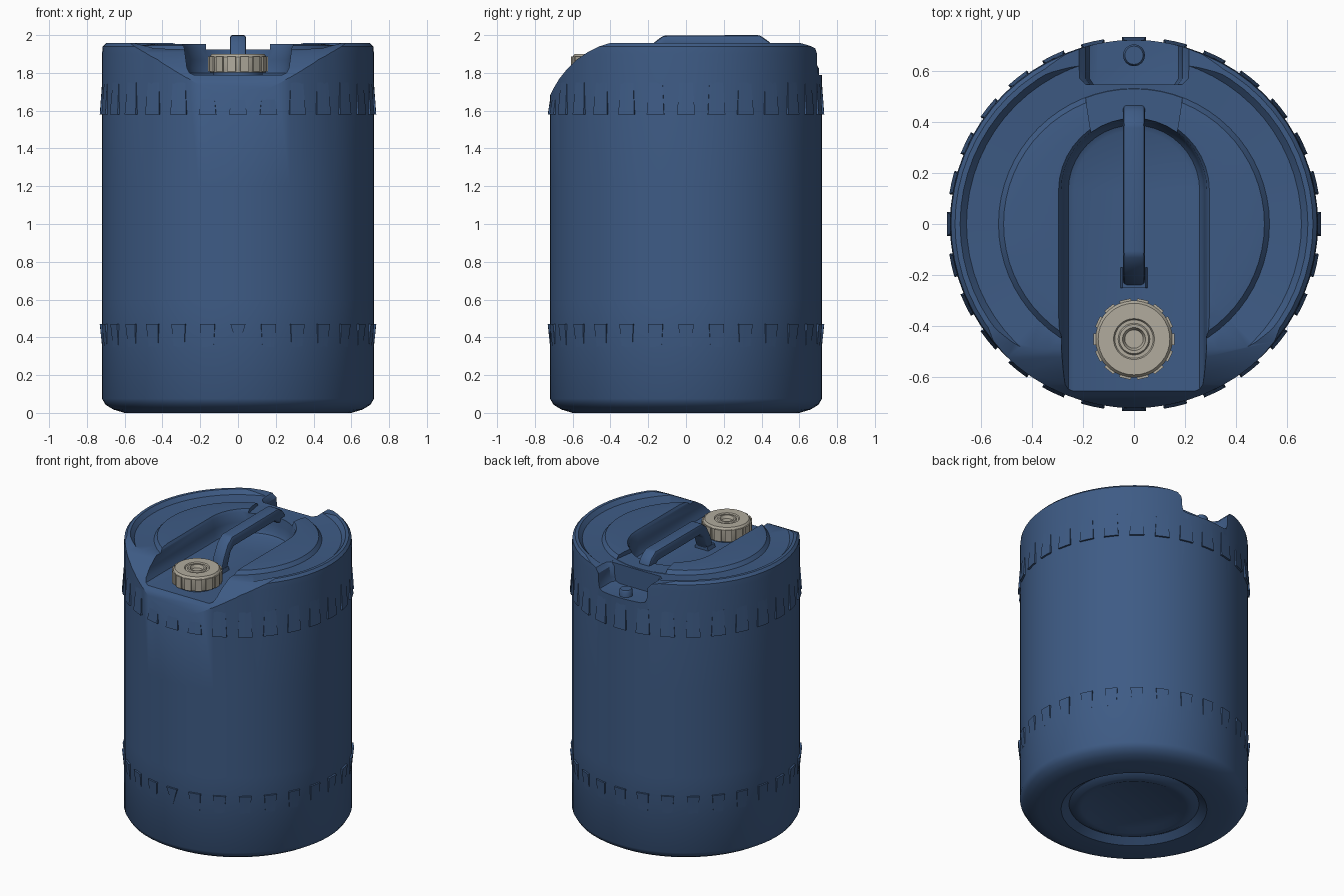
import bpy, bmesh, math
from mathutils import Matrix

if "Cube" in bpy.data.objects:
    bpy.data.objects.remove(bpy.data.objects["Cube"])


def material(name, rgb):
    m = bpy.data.materials.new(name)
    m.diffuse_color = (*rgb, 1)
    m.use_nodes = True
    m.node_tree.nodes["Principled BSDF"].inputs["Base Color"].default_value = m.diffuse_color
    return m


BLUE = material("blue plastic", (0.048, 0.105, 0.235))
CREAM = material("pale cap plastic", (0.44, 0.41, 0.34))


def make(name, bm, mat):
    bmesh.ops.remove_doubles(bm, verts=bm.verts, dist=1e-5)
    bmesh.ops.recalc_face_normals(bm, faces=bm.faces)
    me = bpy.data.meshes.new(name)
    bm.to_mesh(me)
    bm.free()
    me.materials.append(mat)
    ob = bpy.data.objects.new(name, me)
    bpy.context.collection.objects.link(ob)
    return ob


def activate(ob):
    bpy.ops.object.select_all(action='DESELECT')
    ob.select_set(True)
    bpy.context.view_layer.objects.active = ob


def smooth(ob, deg=35):
    activate(ob)
    bpy.ops.object.shade_smooth_by_angle(angle=math.radians(deg))


def add_loft(bm, rings, caps=True):
    """Skin a stack of closed rings that have equal point counts."""
    vs = [[bm.verts.new(p) for p in ring] for ring in rings]
    n = len(vs[0])
    for a, b in zip(vs, vs[1:]):
        for i in range(n):
            j = (i + 1) % n
            bm.faces.new((a[i], a[j], b[j], b[i]))
    if caps:
        bm.faces.new(vs[0][::-1])
        bm.faces.new(vs[-1])


def loft(name, rings, mat=BLUE):
    bm = bmesh.new()
    add_loft(bm, rings)
    return make(name, bm, mat)


def lathe(name, profile, segs, mat=BLUE, centre=(0, 0)):
    """Spin (radius, z) points; the profile starts and ends on the axis."""
    bm = bmesh.new()
    pts = [bm.verts.new((r, 0, z)) for r, z in profile]
    edges = [bm.edges.new(e) for e in zip(pts, pts[1:])]
    bmesh.ops.spin(bm, geom=pts + edges, cent=(0, 0, 0), axis=(0, 0, 1),
                   angle=math.tau, steps=segs, use_duplicate=False)
    bmesh.ops.remove_doubles(bm, verts=bm.verts, dist=1e-4)
    bmesh.ops.translate(bm, verts=bm.verts, vec=(*centre, 0))
    return make(name, bm, mat)


def cut(target, cutter):
    cutter.hide_render = True
    mod = target.modifiers.new("cut", 'BOOLEAN')
    mod.operation, mod.solver, mod.object = 'DIFFERENCE', 'EXACT', cutter
    activate(target)
    bpy.ops.object.modifier_apply(modifier=mod.name)
    bpy.data.objects.remove(cutter, do_unlink=True)


# Drum: ringed base, straight wall, rim, shallow groove and raised centre
drum = lathe("drum_body", [
    (0, .03), (.29, .03), (.33, .012), (.37, .012), (.41, .035), (.46, 0),
    (.60, 0), (.66, .018), (.70, .042), (.72, .075), (.72, .6), (.72, 1.2),
    (.72, 1.9), (.716, 1.94), (.70, 1.957), (.68, 1.957), (.655, 1.93),
    (.53, 1.922), (.51, 1.946), (.46, 1.952), (0, 1.952)], 64)

# Curved slope across the front of the lid
slope = [(-.725, 1.67), (-.70, 1.72), (-.67, 1.77), (-.63, 1.82), (-.58, 1.87),
         (-.52, 1.91), (-.46, 1.94), (-.38, 1.965), (-.38, 2.2), (-1, 2.2), (-1, 1.67)]
cut(drum, loft("slope_cutter", [[(x, y, z) for y, z in slope] for x in (-1, 1)]))


# Arched channel that holds the handle and the cap
def arch(w, z, steps=20):
    arc = [(w * math.cos(math.pi * i / steps), .13 + w * math.sin(math.pi * i / steps), z)
           for i in range(steps + 1)]
    return [(-w, -.95, z), (w, -.95, z)] + arc


cut(drum, loft("channel_cutter", [arch(w, z) for w, z in (
    (.235, 1.79), (.257, 1.80), (.27, 1.825), (.276, 1.87), (.285, 1.935),
    (.30, 1.96), (.30, 2.1))]))

# Flat gap between the two raised crescents
gap = [(-.17, .30), (.17, .30), (.17, .37), (.20, .56), (-.20, .56), (-.17, .37)]
cut(drum, loft("gap_cutter", [[(x, y, z) for x, y in gap] for z in (1.924, 2.1)]))

# Notch with a flared mouth in the back rim
half = [(.145, 1.79), (.175, 1.80), (.185, 1.83), (.19, 1.90), (.215, 1.93),
        (.36, 1.96), (.36, 2.1)]
notch = half + [(-x, z) for x, z in reversed(half)]
cut(drum, loft("notch_cutter", [[(x * s, y, z) for x, z in notch]
                                for s, y in ((.9, .545), (1, .57), (1, .95))]))
smooth(drum)


# Bands of wedge-shaped grip ribs
def wedge_band(name, count, z_thick, z_thin, half_angle):
    bm = bmesh.new()
    for k in range(count):
        t = math.tau * k / count
        off = min(t, math.tau - t)
        top, tip = z_thin, .8
        if z_thin > 1 and off < .43:
            top = 1.66                      # shorter under the front slope
        if z_thin < 1 and k == 0:
            tip = .04                       # pointed marker at the front
        rings = []
        for s in (-1, 0, 1):
            a, b = t + s * half_angle, t + s * half_angle * tip
            rings.append([(r * math.sin(q), -r * math.cos(q), z) for r, q, z in (
                (.70, a, z_thick), (.732, a, z_thick),
                (.7195, b, top), (.70, b, top))])
        add_loft(bm, rings)
    return make(name, bm, BLUE)


smooth(wedge_band("upper_ribs", 28, 1.58, 1.75, .064), 20)
smooth(wedge_band("lower_ribs", 28, .47, .35, .055), 20)

# Carrying handle bridging the channel
outline = [(-.25, 1.78), (-.215, 1.88), (-.17, 1.96), (-.12, 1.998), (.39, 2.0),
           (.44, 1.965), (.47, 1.92), (.40, 1.89), (.36, 1.925), (-.10, 1.925),
           (-.135, 1.90), (-.18, 1.78)]
handle = loft("handle", [[(x, y, z) for y, z in outline] for x in (-.043, .043)])
bev = handle.modifiers.new("round", 'BEVEL')
bev.width, bev.segments = .014, 2
activate(handle)
bpy.ops.object.modifier_apply(modifier=bev.name)
smooth(handle, 40)
loft("handle_foot", [[(-w, -.25, z), (w, -.25, z), (w, -.17, z), (-w, -.17, z)]
                     for w, z in ((.055, 1.78), (.045, 1.815))])

# Spout neck and small plug at the back
smooth(lathe("spout_neck", [(0, 1.77), (.13, 1.77), (.13, 1.815), (0, 1.815)],
             32, BLUE, (0, -.45)))
smooth(lathe("rear_plug", [(0, 1.77), (.043, 1.77), (.043, 1.825), (.036, 1.835),
                           (0, 1.835)], 16, BLUE, (0, .66)))

# Screw cap with a ringed top and side grips
smooth(lathe("screw_cap", [
    (0, 1.803), (.148, 1.803), (.151, 1.81), (.151, 1.885), (.14, 1.9), (.08, 1.9),
    (.075, 1.893), (.062, 1.893), (.057, 1.9), (.045, 1.9), (.036, 1.88),
    (0, 1.88)], 36, CREAM, (0, -.45)))
bm = bmesh.new()
for k in range(14):
    rot = Matrix.Translation((0, -.45, 1.847)) @ Matrix.Rotation(math.tau * k / 14, 4, 'Z')
    bmesh.ops.create_cube(bm, size=1, matrix=rot @ Matrix.Translation((.149, 0, 0))
                          @ Matrix.Diagonal((.018, .045, .08, 1)))
make("cap_grips", bm, CREAM)
